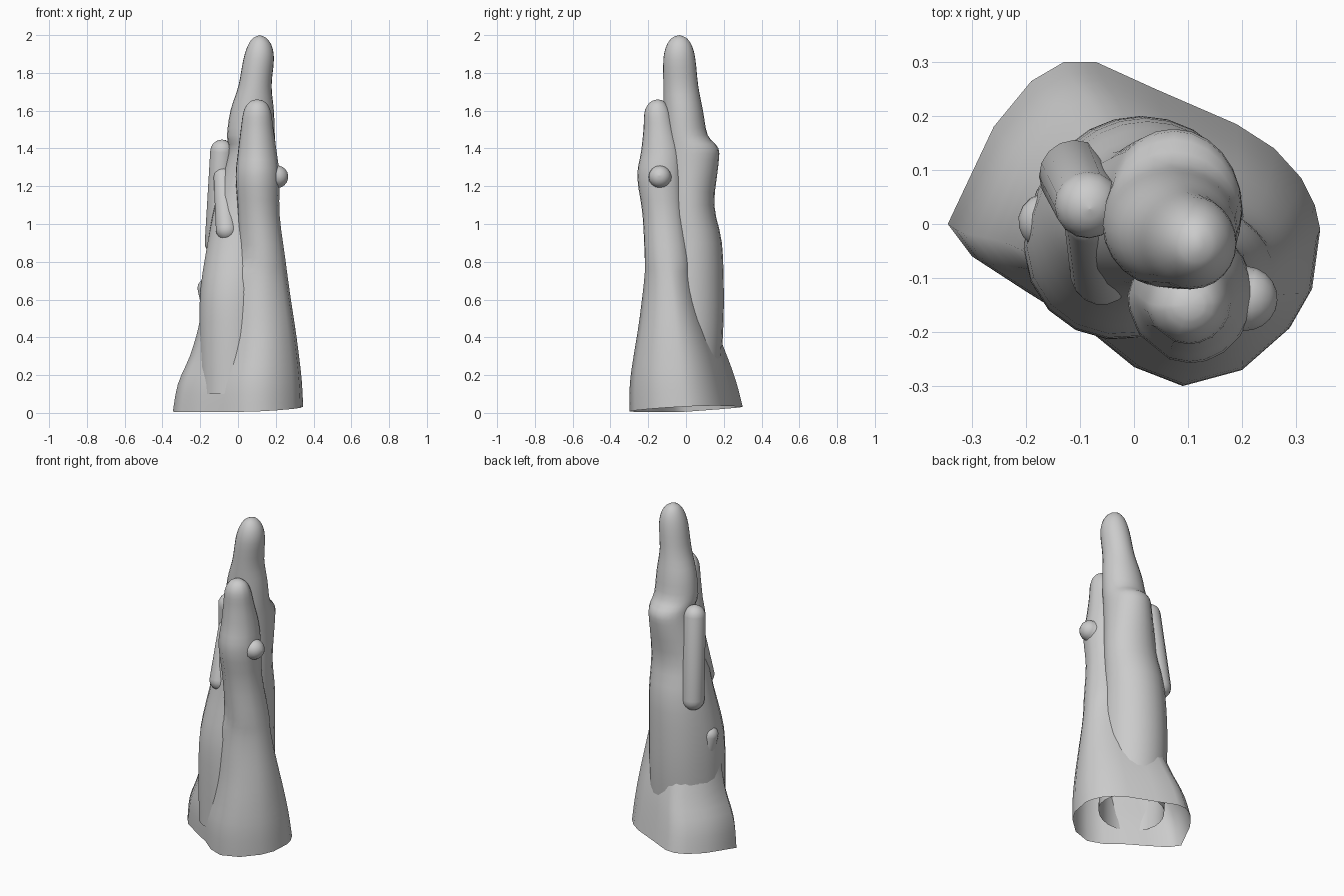
import bpy, math
from mathutils import Vector

cube = bpy.data.objects.get("Cube")
if cube:
    bpy.data.objects.remove(cube)

stone = bpy.data.materials.new("grey_stone")
stone.use_nodes = True
grey = (0.6, 0.6, 0.6, 1)
stone.diffuse_color = grey
stone.node_tree.nodes["Principled BSDF"].inputs["Base Color"].default_value = grey


def finish(name, verts, faces):
    mesh = bpy.data.meshes.new(name)
    mesh.from_pydata(verts, [], faces)
    mesh.materials.append(stone)
    ob = bpy.data.objects.new(name, mesh)
    bpy.context.collection.objects.link(ob)
    for p in mesh.polygons:
        p.use_smooth = True
    return ob


def spline(a, b, c, d, t):
    return 0.5 * (2 * b + (c - a) * t + (2 * a - 5 * b + 4 * c - d) * t * t
                  + (3 * b - a - 3 * c + d) * t ** 3)


def loft(name, rings, tip, outline, steps=3, tilt=(0, 0, 0)):
    """Open-bottomed column; each ring is height, x range, y range, outline weight."""
    n = len(outline)
    fine = []
    for i in range(len(rings) - 1):
        quad = [rings[max(i - 1, 0)], rings[i], rings[i + 1], rings[min(i + 2, len(rings) - 1)]]
        for s in range(steps):
            fine.append([spline(*vals, s / steps) for vals in zip(*quad)])
    fine.append(rings[-1])
    verts, faces = [], []
    for z, x0, x1, y0, y1, w in fine:
        for ox, oy in outline:
            k = w + (1 - w) / math.hypot(ox, oy)
            x = (x0 + x1) / 2 + (x1 - x0) / 2 * ox * k
            y = (y0 + y1) / 2 + (y1 - y0) / 2 * oy * k
            lift = (tilt[0] + tilt[1] * x + tilt[2] * y) * max(0, 1 - z / 0.3)
            verts.append((x, y, z + lift))
    for r in range(len(fine) - 1):
        for i in range(n):
            j = (i + 1) % n
            faces.append((r * n + i, r * n + j, r * n + n + j, r * n + n + i))
    top = (len(fine) - 1) * n
    verts.append(tip)
    faces += [(top + i, top + (i + 1) % n, len(verts) - 1) for i in range(n)]
    return finish(name, verts, faces)


def blob(name, start, end, r0, r1):
    """Round-ended finger between two points."""
    a, b = Vector(start), Vector(end)
    turn = (b - a).to_track_quat('Z', 'Y')
    n, m = 16, 5
    path = [(a, r0, -math.pi / 2 * (1 - i / m)) for i in range(m + 1)]
    path += [(b, r1, math.pi / 2 * i / m) for i in range(m + 1)]
    verts = []
    for c, r, lat in path:
        for i in range(n):
            t = math.tau * i / n
            d = Vector((math.cos(lat) * math.cos(t), math.cos(lat) * math.sin(t), math.sin(lat)))
            verts.append(c + turn @ (d * r))
    faces = [(r * n + i, r * n + (i + 1) % n, r * n + n + (i + 1) % n, r * n + n + i)
             for r in range(len(path) - 1) for i in range(n)]
    return finish(name, verts, faces)


# Flared base rising into the front spire
foot = [(.345, -.01), (.335, .035), (.31, .085), (.26, .14), (.19, .185), (.04, .25), (-.07, .3),
        (-.13, .3), (-.19, .265), (-.26, .18), (-.345, 0), (-.3, -.06), (-.2, -.125), (-.08, -.2),
        (0, -.265), (.09, -.3), (.2, -.27), (.29, -.19), (.33, -.12)]
foot = [(x / .345, y / .303) for x, y in foot]
loft("front_spire", [
    (0, -.345, .345, -.303, .303, 1), (.15, -.318, .338, -.3, .268, 1),
    (.3, -.255, .323, -.28, .22, 1), (.45, -.21, .303, -.255, .16, 1),
    (.6, -.18, .28, -.235, .11, 1), (.72, -.1, .263, -.223, .065, .6),
    (.82, -.005, .25, -.22, .035, .1),
    (1.05, 0, .22, -.23, 0, 0), (1.25, -.012, .22, -.258, -.005, 0),
    (1.38, 0, .205, -.238, -.015, 0), (1.5, .015, .187, -.225, -.05, 0),
    (1.59, .028, .175, -.22, -.075, 0), (1.635, .05, .155, -.2, -.1, 0),
    (1.654, .075, .13, -.175, -.125, 0)],
    (.1, -.15, 1.66), foot, tilt=(.02, .04, .055))

# Tall main spire, swollen toward the front right flank low down
trunk = []
for i in range(24):
    t = math.tau * i / 24
    r = 1 + .26 * max(0, math.cos(t - math.radians(232))) ** 2
    trunk.append((r * math.cos(t), r * math.sin(t)))
loft("tall_spire", [
    (.1, -.175, .205, -.18, .17, 1), (.4, -.18, .205, -.18, .195, 1),
    (.65, -.175, .203, -.17, .2, 1), (.9, -.15, .2, -.135, .19, .6),
    (1.1, -.12, .2, -.12, .15, .2), (1.3, -.07, .2, -.12, .17, 0),
    (1.4, -.05, .2, -.12, .172, 0), (1.47, -.058, .195, -.12, .115, 0),
    (1.6, -.04, .19, -.12, .09, 0), (1.73, .002, .178, -.12, .065, 0),
    (1.87, .028, .19, -.12, .05, 0), (1.94, .05, .18, -.105, .033, 0),
    (1.98, .075, .155, -.08, .008, 0), (1.995, .1, .13, -.055, -.018, 0)],
    (.115, -.035, 2.0), trunk)

# Small fingers and knobs
blob("side_finger", (-.11, .09, .9), (-.085, .035, 1.385), .066, .062)
blob("side_finger_front", (-.06, -.092, .97), (-.08, .01, 1.25), .058, .05)
blob("spire_knob", (.115, -.132, 1.24), (.206, -.138, 1.25), .122, .06)
blob("flank_knob", (-.14, .01, .52), (-.163, .005, .66), .045, .052)
